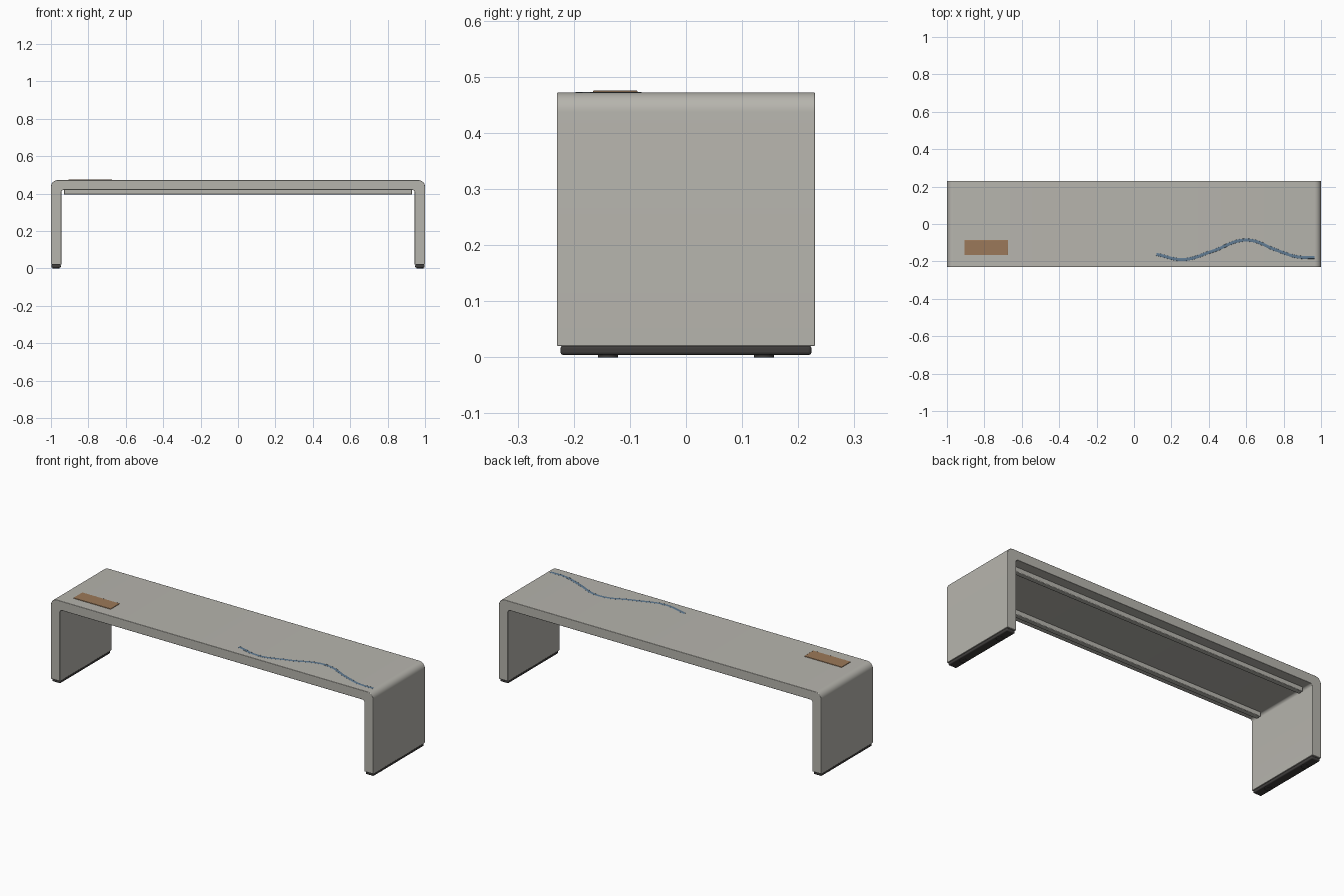
import bpy, bmesh, math
from mathutils import Vector

if "Cube" in bpy.data.objects:
    bpy.data.objects.remove(bpy.data.objects["Cube"])

HEIGHT, WALL, SLAB, DEPTH, FOOT = 0.472, 0.055, 0.052, 0.46, 0.02


def material(name, rgb):
    m = bpy.data.materials.new(name)
    m.use_nodes = True
    m.diffuse_color = (*rgb, 1)
    bsdf = next(n for n in m.node_tree.nodes if n.type == 'BSDF_PRINCIPLED')
    bsdf.inputs["Base Color"].default_value = (*rgb, 1)
    return m


concrete = material("warm grey concrete", (0.47, 0.46, 0.42))
rubber = material("dark rubber", (0.05, 0.047, 0.045))
wood = material("brown plate", (0.33, 0.19, 0.10))
inlay = material("slate blue inlay", (0.12, 0.20, 0.29))


def finish(name, bm, mat, bevel=0.0, segments=2):
    mesh = bpy.data.meshes.new(name)
    bmesh.ops.recalc_face_normals(bm, faces=bm.faces[:])
    bm.to_mesh(mesh)
    bm.free()
    ob = bpy.data.objects.new(name, mesh)
    bpy.context.collection.objects.link(ob)
    mesh.materials.append(mat)
    if bevel:
        mod = ob.modifiers.new("Soft edges", 'BEVEL')
        mod.width, mod.segments = bevel, segments
        mod.limit_method, mod.angle_limit = 'ANGLE', math.radians(40)
    bpy.ops.object.select_all(action='DESELECT')
    ob.select_set(True)
    bpy.context.view_layer.objects.active = ob
    bpy.ops.object.shade_smooth_by_angle(angle=math.radians(35))
    return ob


def box(name, centre, size, mat, bevel=0.0, segments=2):
    bm = bmesh.new()
    bmesh.ops.create_cube(bm, size=1)
    bmesh.ops.scale(bm, vec=size, verts=bm.verts)
    bmesh.ops.translate(bm, vec=centre, verts=bm.verts)
    return finish(name, bm, mat, bevel, segments)


def arch(half_width, top, radius, steps=8):
    """Left-to-right path up one leg, over the top and down the other."""
    right = [(half_width, FOOT)]
    for i in range(steps + 1):
        a = math.pi / 2 * i / steps
        right.append((half_width - radius + radius * math.cos(a),
                      top - radius + radius * math.sin(a)))
    return [(-x, z) for x, z in right] + right[::-1]


# Bench body: one continuous slab folded down into two panel legs
outline = arch(1, HEIGHT, 0.035) + arch(1 - WALL, HEIGHT - SLAB, 0.015)[::-1]
bm = bmesh.new()
face = bm.faces.new([bm.verts.new((x, -DEPTH / 2, z)) for x, z in outline])
swept = bmesh.ops.extrude_face_region(bm, geom=[face])["geom"]
bmesh.ops.translate(bm, vec=(0, DEPTH, 0),
                    verts=[v for v in swept if isinstance(v, bmesh.types.BMVert)])
finish("bench_body", bm, concrete, 0.002)

# Stiffening rails beneath the seat
for label, side in (("front", -1), ("back", 1)):
    box(f"{label}_rail", (0, side * 0.16, 0.4085), (1.86, 0.03, 0.027), concrete, 0.003)

# Rubber foot strips with small levelling pads
for label, side in (("left", 1), ("right", -1)):
    x = side * (1 - WALL / 2)
    box(f"{label}_foot_strip", (x, 0, 0.0125), (0.05, 0.447, 0.017), rubber, 0.005, 3)
    for end, y in (("front", -0.139), ("back", 0.139)):
        bm = bmesh.new()
        bmesh.ops.create_cone(bm, cap_ends=True, segments=24, radius1=0.018,
                              radius2=0.018, depth=0.006)
        bmesh.ops.translate(bm, vec=(x, y, 0.003), verts=bm.verts)
        finish(f"{label}_{end}_pad", bm, rubber)

# Blank plate set on the seat
box("seat_plate", (-0.79, -0.126, HEIGHT + 0.0005), (0.232, 0.08, 0.005), wood, 0.001)

# Wavy inlay line along the seat
path = [(0.12, -0.162), (0.265, -0.19), (0.42, -0.145), (0.60, -0.086),
        (0.77, -0.143), (0.87, -0.175), (0.965, -0.178)]
curve = bpy.data.curves.new("wave_path", 'CURVE')
curve.dimensions = '3D'
curve.bevel_depth, curve.bevel_resolution = 0.008, 2
curve.use_fill_caps = True
spline = curve.splines.new('BEZIER')
spline.bezier_points.add(len(path) - 1)
for point, (x, y) in zip(spline.bezier_points, path):
    point.co = Vector((x, y, 0))
    point.handle_left_type = point.handle_right_type = 'AUTO'
wave = bpy.data.objects.new("wave_inlay", curve)
bpy.context.collection.objects.link(wave)
curve.materials.append(inlay)
wave.location.z, wave.scale.z = HEIGHT, 0.1
bpy.ops.object.select_all(action='DESELECT')
wave.select_set(True)
bpy.context.view_layer.objects.active = wave
bpy.ops.object.convert(target='MESH')
